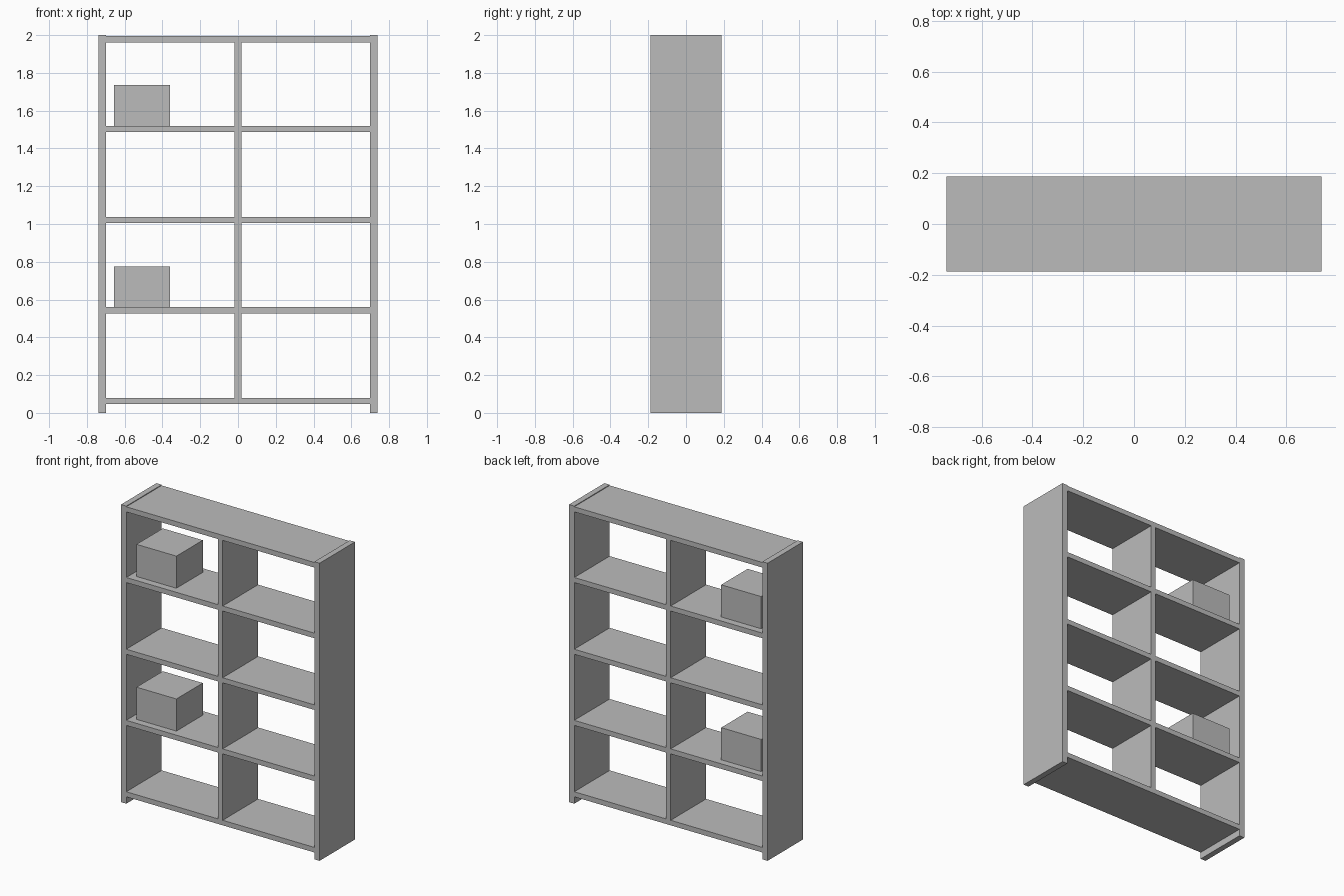
import bpy

cube = bpy.data.objects.get("Cube")
if cube:
    bpy.data.objects.remove(cube, do_unlink=True)

# Single plain grey
grey = bpy.data.materials.new("plain_grey")
grey.use_nodes = True
colour = (0.5, 0.5, 0.5, 1)
grey.diffuse_color = colour
grey.node_tree.nodes["Principled BSDF"].inputs["Base Color"].default_value = colour


def box(name, low, high):
    """Axis-aligned box between two corners."""
    centre = [(a + b) / 2 for a, b in zip(low, high)]
    size = [b - a for a, b in zip(low, high)]
    bpy.ops.mesh.primitive_cube_add(size=1, location=centre)
    obj = bpy.context.object
    obj.name = name
    obj.scale = size
    bpy.ops.object.transform_apply(location=False, rotation=False, scale=True)
    obj.data.materials.append(grey)
    return obj


WIDTH = 0.738     # half width outside
INNER = 0.699     # half width between the side panels
DEPTH = 0.188     # half depth
THICK = 0.034     # board thickness
shelf_tops = [0.08, 0.56, 1.038, 1.52, 1.995]

# Side panels
box("left_side_panel", (INNER, -DEPTH, 0), (WIDTH, DEPTH, 2))
box("right_side_panel", (-WIDTH, -DEPTH, 0), (-INNER, DEPTH, 2))

# Shelves
for i, top in enumerate(shelf_tops):
    box(f"shelf_{i + 1}", (-INNER, -DEPTH, top - THICK), (INNER, DEPTH, top))

# Middle dividers between neighbouring shelves
for i, (low, high) in enumerate(zip(shelf_tops, shelf_tops[1:])):
    box(f"divider_{i + 1}", (-0.018, -DEPTH, low), (0.018, DEPTH, high - THICK))

# Storage boxes on the second and fourth shelves
for name, top in (("lower_storage_box", shelf_tops[1]), ("upper_storage_box", shelf_tops[3])):
    box(name, (-0.657, -0.14, top), (-0.36, 0.14, top + 0.216))
